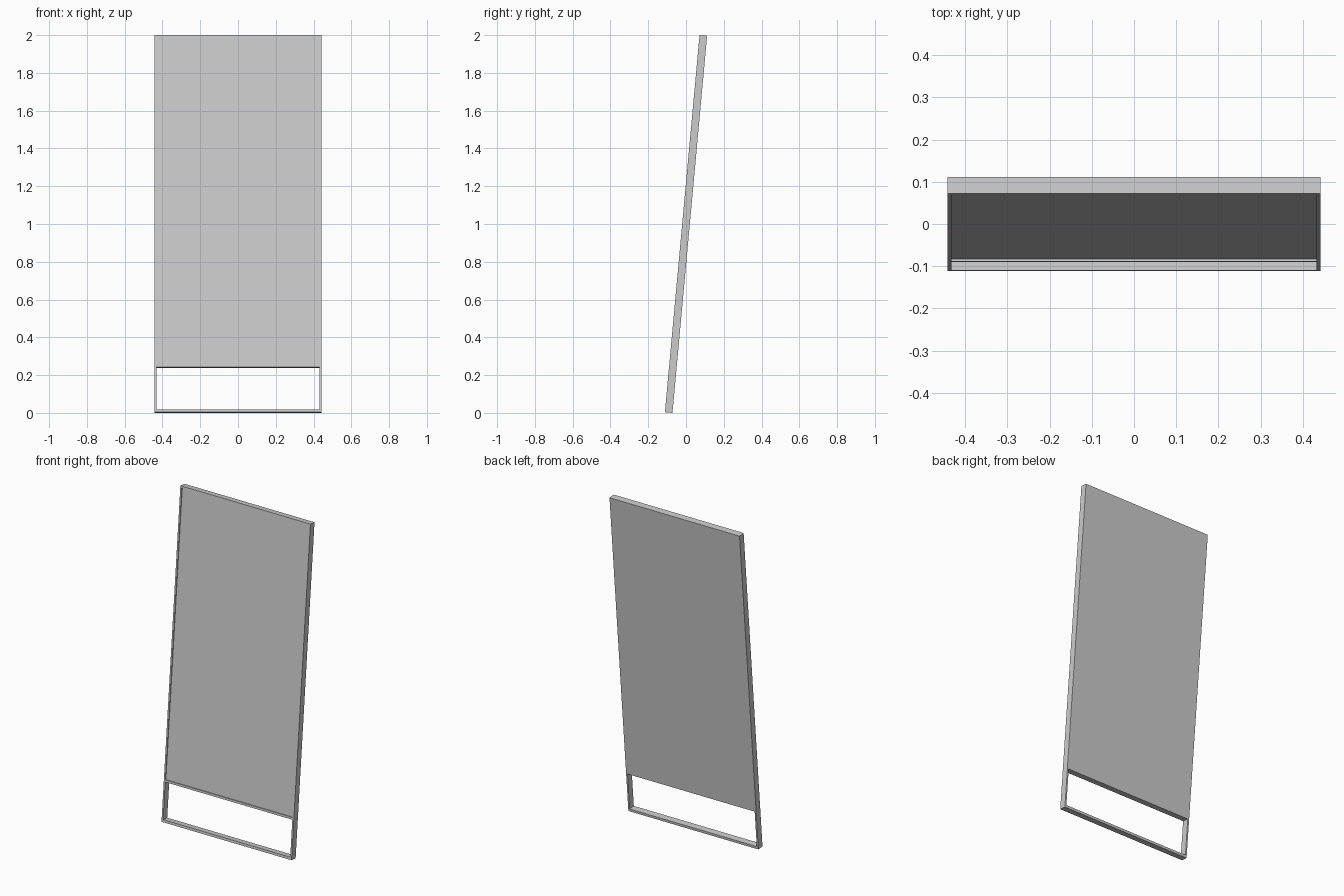
import bpy, math
from mathutils import Matrix, Vector

if "Cube" in bpy.data.objects:
    bpy.data.objects.remove(bpy.data.objects["Cube"])

TILT = math.radians(5.25)      # leans backwards
W, D, L = 0.8845, 0.0402, 2.0047
SIDE, BAR, RECESS = 0.01, 0.0135, 0.006
SHELF = 0.239                  # underside of the middle rail

# Upright local space -> leaning model standing on z = 0, centred on y = 0
lean = (Matrix.Translation((0, 0, 1.0)) @ Matrix.Rotation(-TILT, 4, 'X')
        @ Matrix.Translation((0, 0, -L / 2)))


def box(name, x0, x1, y0, y1, z0, z1):
    bpy.ops.mesh.primitive_cube_add(size=1)
    ob = bpy.context.object
    ob.name = name
    size = Vector((x1 - x0, y1 - y0, z1 - z0))
    mid = Vector((x0 + x1, y0 + y1, z0 + z1)) / 2
    ob.data.transform(lean @ Matrix.Translation(mid) @ Matrix.Diagonal((*size, 1)))
    return ob


f, b = -D / 2, D / 2
inner = W / 2 - SIDE

# Side posts, running down to form the legs
for side, x in (("left", -W / 2), ("right", inner)):
    box(side + "_post", x, x + SIDE, f, b, 0, L)

# Cross rails
for name, z, h in (("bottom_rail", 0, BAR + 0.002), ("middle_rail", SHELF, BAR),
                   ("top_rail", L - SIDE, SIDE)):
    box(name, -inner, inner, f, b, z, z + h)

# Mirror panel, recessed at the front and flush at the back
box("mirror_panel", -inner, inner, f + RECESS, b, SHELF + BAR, L - SIDE)
